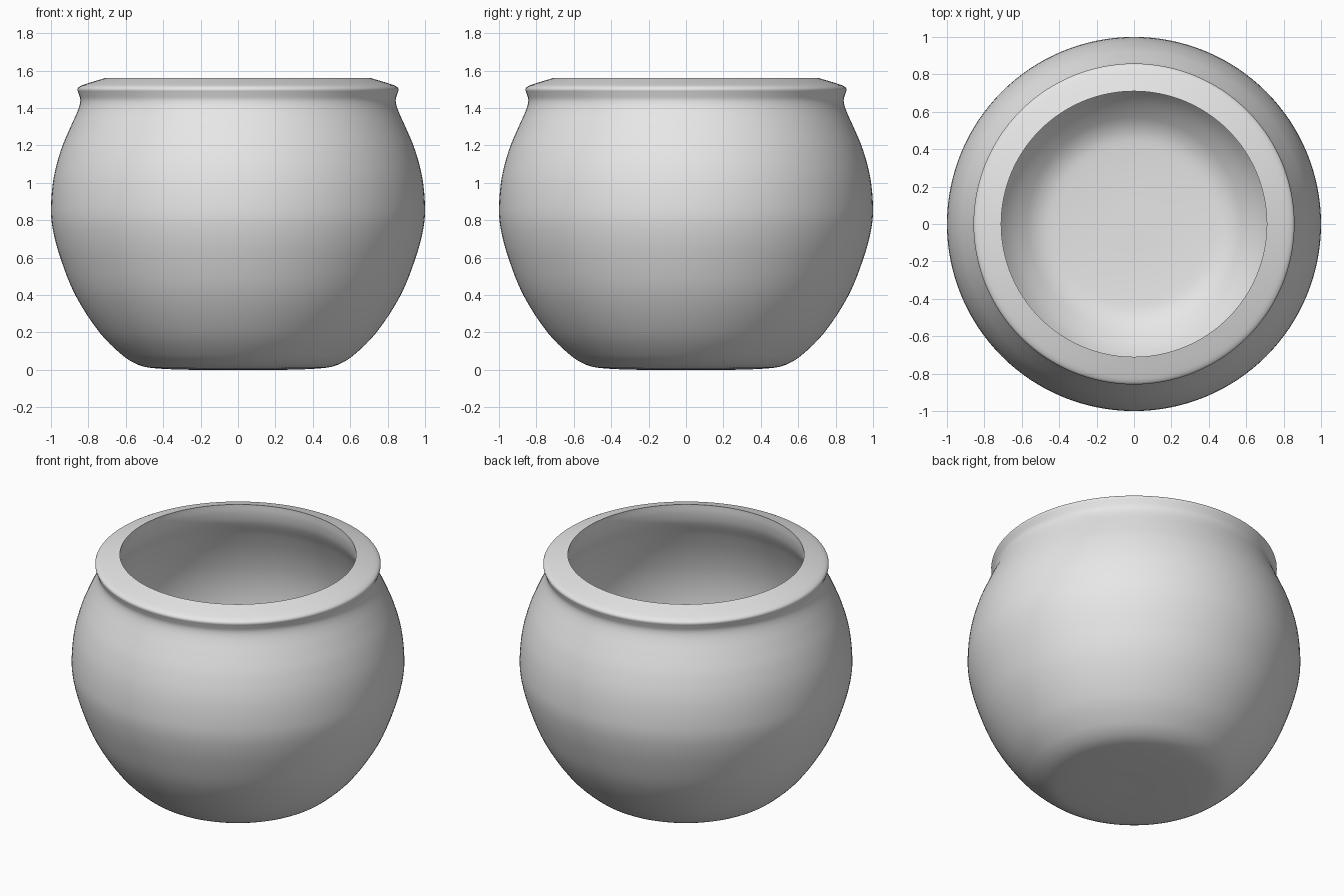
import bpy
import bmesh
import math
from mathutils import Vector

cube = bpy.data.objects.get("Cube")
if cube:
    bpy.data.objects.remove(cube, do_unlink=True)

SEGMENTS = 128

# Key points (radius, height) of each stretch, joined end to end
OUTER = [(0, 0), (0.23, 0), (0.46, 0.01), (0.54, 0.03), (0.62, 0.08), (0.74, 0.2),
         (0.87, 0.4), (0.95, 0.6), (0.99, 0.75), (1, 0.86), (0.985, 1.03),
         (0.945, 1.18), (0.895, 1.3), (0.855, 1.39), (0.843, 1.44), (0.853, 1.48),
         (0.858, 1.5), (0.847, 1.515), (0.81, 1.53), (0.71, 1.56)]
INNER = [(0.71, 1.56), (0.713, 1.5), (0.73, 1.43), (0.78, 1.33), (0.84, 1.18),
         (0.88, 1.02), (0.89, 0.86), (0.87, 0.7), (0.8, 0.48), (0.69, 0.29),
         (0.57, 0.17), (0.49, 0.125), (0.4, 0.11), (0.2, 0.1), (0, 0.1)]


def smooth_curve(points, steps=4):
    """Centripetal-style spline through the points."""
    pts = [Vector((r, 0, z)) for r, z in points]
    tangents = []
    for i in range(len(pts)):
        a, b = pts[max(i - 1, 0)], pts[min(i + 1, len(pts) - 1)]
        tangents.append((b - a).normalized())
    curve = []
    for i in range(len(pts) - 1):
        p, q = pts[i], pts[i + 1]
        m, n = tangents[i] * (q - p).length, tangents[i + 1] * (q - p).length
        for k in range(steps):
            t = k / steps
            s = 1 - t
            curve.append(p * (s * s * (1 + 2 * t)) + q * (t * t * (3 - 2 * t))
                         + m * (t * s * s) - n * (t * t * s))
    return curve + [pts[-1]]


# Clay colour
clay = bpy.data.materials.new("plain_grey")
clay.use_nodes = True
grey = (0.8, 0.8, 0.8, 1)
clay.diffuse_color = grey
clay.node_tree.nodes["Principled BSDF"].inputs["Base Color"].default_value = grey

# Pot: outside wall, rolled lip and inside wall turned as one closed shell
profile = smooth_curve(OUTER) + smooth_curve(INNER)[1:]
bm = bmesh.new()
verts = [bm.verts.new(p) for p in profile]
edges = [bm.edges.new(pair) for pair in zip(verts, verts[1:])]
bmesh.ops.spin(bm, geom=verts + edges, cent=(0, 0, 0), axis=(0, 0, 1),
               angle=math.tau, steps=SEGMENTS, use_duplicate=False)
bmesh.ops.remove_doubles(bm, verts=bm.verts, dist=0.0005)
bmesh.ops.recalc_face_normals(bm, faces=bm.faces)

mesh = bpy.data.meshes.new("round_pot")
bm.to_mesh(mesh)
bm.free()
mesh.materials.append(clay)
pot = bpy.data.objects.new("round_pot", mesh)
bpy.context.collection.objects.link(pot)

# Smooth body with a crisp edge at the mouth
bpy.ops.object.select_all(action='DESELECT')
pot.select_set(True)
bpy.context.view_layer.objects.active = pot
bpy.ops.object.shade_smooth_by_angle(angle=math.radians(40))
